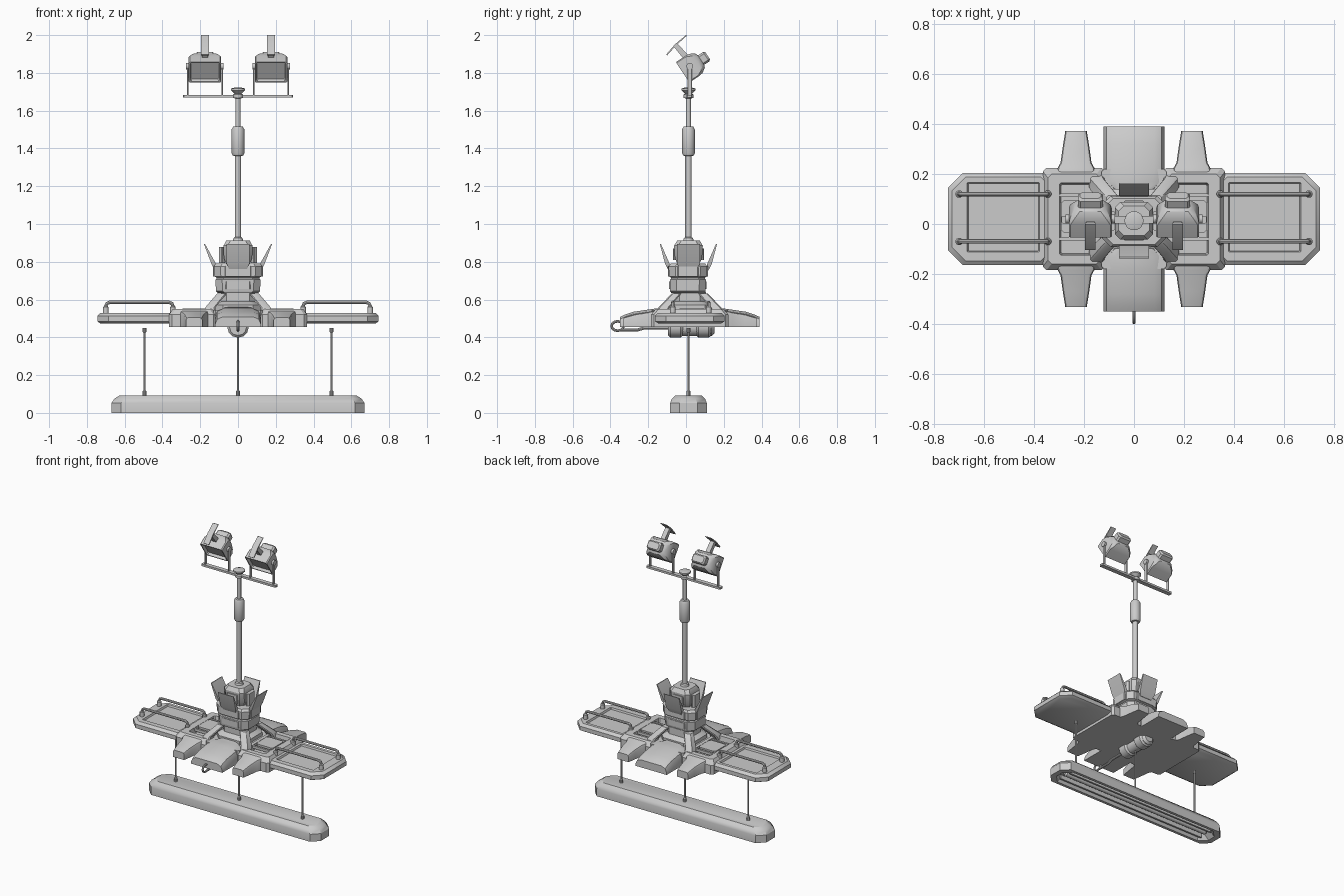
import bpy, bmesh, math
from mathutils import Vector, Matrix

CY = 0.02    # centre line of the body
PY = 0.013   # centre line of pole and float


def loft(name, rings, m=None):
    """Skin a stack of equal-length rings and cap both ends."""
    bm = bmesh.new()
    vs = [[bm.verts.new(m @ Vector(p) if m else Vector(p)) for p in r] for r in rings]
    n = len(vs[0])
    for a, b in zip(vs, vs[1:]):
        for i in range(n):
            bm.faces.new((a[i], a[(i + 1) % n], b[(i + 1) % n], b[i]))
    bm.faces.new(vs[0][::-1])
    bm.faces.new(vs[-1])
    bmesh.ops.recalc_face_normals(bm, faces=bm.faces)
    me = bpy.data.meshes.new(name)
    bm.to_mesh(me)
    bm.free()
    ob = bpy.data.objects.new(name, me)
    bpy.context.collection.objects.link(ob)
    return ob


def octo(cx, cy, hx, hy, z, c=0.02):
    """Rectangle with cut corners, in the xy plane."""
    q = [(hx, hy - c), (hx - c, hy), (c - hx, hy), (-hx, hy - c),
         (-hx, c - hy), (c - hx, -hy), (hx - c, -hy), (hx, c - hy)]
    return [(cx + a, cy + b, z) for a, b in q]


def hood(cx, y, hx, z0, z1, c):
    """Upright section in the xz plane with rounded top corners."""
    q = [(-hx, z0), (-hx, z1 - c), (-hx + c * .3, z1 - c * .3), (-hx + c, z1),
         (hx - c, z1), (hx - c * .3, z1 - c * .3), (hx, z1 - c), (hx, z0)]
    return [(cx + a, y, z) for a, z in q]


def box(name, x, y, z, sx, sy, sz, c=0.004):
    return loft(name, [octo(x, y, sx / 2, sy / 2, z + k * sz / 2, c) for k in (-1, 1)])


def prism_x(name, cx, hx, pts):
    return loft(name, [[(cx + k * hx, y, z) for y, z in pts] for k in (-1, 1)])


def lathe(name, pos, prof, n=16, m=None):
    """Round part from (radius, height) pairs."""
    rings = [[(r * math.cos(2 * math.pi * i / n), r * math.sin(2 * math.pi * i / n), h)
              for i in range(n)] for r, h in prof]
    return loft(name, rings, Matrix.Translation(pos) @ (m or Matrix.Identity(4)))


def tube(name, pts, r, cyclic=False):
    cu = bpy.data.curves.new(name, 'CURVE')
    cu.dimensions = '3D'
    cu.bevel_depth, cu.bevel_resolution, cu.use_fill_caps = r, 2, True
    sp = cu.splines.new('POLY')
    sp.points.add(len(pts) - 1)
    for p, co in zip(sp.points, pts):
        p.co = (*co, 1)
    sp.use_cyclic_u = cyclic
    ob = bpy.data.objects.new(name, cu)
    bpy.context.collection.objects.link(ob)
    return ob


ALONG_Y = Matrix.Rotation(-math.pi / 2, 4, 'X')
ALONG_X = Matrix.Rotation(math.pi / 2, 4, 'Y')

# Lower float bar, hollow underneath
loft("float_bar", [octo(0, PY, .60, .06, .035, .03), octo(0, PY, .635, .078, 0, .05),
                   octo(0, PY, .67, .097, 0, .05), octo(0, PY, .67, .097, .052, .05),
                   octo(0, PY, .655, .088, .075, .05), octo(0, PY, .625, .07, .093, .04)])
lathe("float_inner_tube", (-.59, PY, .026), [(.008, 0), (.016, .01), (.016, 1.17), (.008, 1.18)], 12, ALONG_X)
for s in (-1, 1):
    box("float_inner_rib", 0, PY + s * .045, .022, 1.18, .012, .03)

# Three thin hanger rods
for x in (-.495, 0, .495):
    lathe("hanger_rod", (x, PY, 0), [(.011, .09), (.011, .115), (.006, .12), (.006, .425),
                                     (.010, .428), (.010, .45)], 10)

for s in (-1, 1):
    # Outer wing with a sunken top panel
    wx = s * .5225
    loft("wing", [octo(wx, CY, .205, .165, .473, .055), octo(wx, CY, .2225, .185, .485, .06),
                  octo(wx, CY, .2225, .185, .513, .06), octo(wx, CY, .205, .168, .53, .055),
                  octo(wx, .027, .145, .140, .53, .004), octo(wx, .027, .140, .136, .518, .004)])
    # Hand rails
    for y in (-.07, .12):
        tube("rail", [(s * a, y, z) for a, z in
                      [(.345, .52), (.345, .565), (.35, .579), (.364, .585), (.68, .585),
                       (.694, .579), (.70, .565), (.70, .52)]], .009)
        for a in (.345, .70):
            lathe("rail_foot", (s * a, y, .515), [(.015, 0), (.015, .045), (.010, .05)], 12)
    # Side block with recessed tray
    bx = s * .24
    loft("side_block", [octo(bx, CY, .125, .205, .455, .015), octo(bx, CY, .125, .205, .52, .015),
                        octo(bx, CY, .105, .18, .55, .015), octo(s * .228, CY, .07, .145, .55, .006),
                        octo(s * .228, CY, .064, .139, .515, .006)])
    box("tray_block", s * .228, CY + .01, .53, .13, .13, .045, .012)
    for y in (-.06, .115):
        box("tray_bar", s * .228, y, .54, .14, .014, .018)
    # Tapered fins front and back
    for t in (-1, 1):
        fx = s * .232
        loft("fin", [hood(fx, CY + t * d, hx, .455, z, .014) for d, hx, z in
                     [(.17, .076, .543), (.205, .073, .538), (.225, .062, .533),
                      (.29, .053, .523), (.352, .043, .505)]])
        # Slanted brace from block to neck
        loft("neck_brace", [octo(s * .15, CY + t * .15, .03, .03, .53, .008),
                            octo(s * .145, CY + t * .135, .027, .03, .56, .008),
                            octo(s * .085, CY + t * .07, .025, .025, .632, .008)])

# Middle slab and the front and back hoods
box("middle_slab", 0, CY, .5, .26, .40, .09, .01)
for t in (-1, 1):
    loft("hood", [hood(0, CY + t * d, hx, .455, z, .04) for d, hx, z in
                  [(.12, .09, .56), (.15, .115, .556), (.20, .122, .55), (.30, .122, .535), (.345, .122, .52), (.37, .122, .508)]])

# Drum and collars underneath
lathe("belly_drum", (0, -.09, .452), [(.03, 0), (.045, .015), (.045, .225), (.03, .24)], 16, ALONG_Y)
for y in (-.095, .055):
    lathe("belly_collar", (0, y, .455), [(.045, 0), (.057, .012), (.057, .065), (.045, .08)], 12, ALONG_Y)
tube("belly_pipe", [(0, -.08, .45), (0, -.22, .45), (0, -.26, .438), (0, -.345, .438)], .008)
# Front tow loop
tube("tow_loop", [(0, -.362 + .032 * math.cos(a * math.pi / 6), .46 + .025 * math.sin(a * math.pi / 6))
                  for a in range(12)], .007, True)

# Neck under the torso
loft("neck", [octo(0, CY, .12, .12, .54, .04), octo(0, CY, .12, .12, .57, .04),
              octo(0, CY, .09, .085, .59, .03), octo(0, CY, .09, .085, .64, .03)])

# Torso with a step and four face panels
loft("torso", [octo(0, CY - .01, hx, hy, z, .035) for hx, hy, z in
               [(.105, .088, .634), (.117, .094, .645), (.119, .096, .705), (.113, .09, .71),
                (.113, .09, .717), (.126, .1, .722), (.128, .102, .775), (.118, .092, .79)]])
for t in (-1, 1):
    box("torso_panel_y", 0, CY - .01 + t * .098, .75, .14, .016, .055)
    box("torso_lower_panel", 0, CY - .01 + t * .092, .675, .13, .014, .04)
    box("torso_panel_x", t * .126, CY - .01, .75, .014, .11, .055)

# Four outward flaps around the torso top
for k in range(4):
    base, top = ((.125, .177), (.108, .148))[k % 2]
    m = Matrix.Translation((0, PY, 0)) @ Matrix.Rotation(k * math.pi / 2, 4, 'Z')
    loft("flap", [[(d + a * th, b * w, z) for a, b in ((-1, -1), (1, -1), (1, 1), (-1, 1))]
                  for d, th, w, z in [(base - .008, .006, .045, .755), (base + .004, .012, .06, .79),
                                      (top, .003, .06, .893)]], m)

# Head with side pods
loft("head", [octo(0, PY, hx, hy, z, .022) for hx, hy, z in
              [(.06, .055, .78), (.075, .072, .82), (.077, .076, .885), (.062, .06, .912)]])
for s in (-1, 1):
    box("head_pod", s * .085, PY, .835, .03, .08, .085, .012)
    box("head_plate", 0, PY + s * .073, .84, .08, .016, .06)

# Pole with sleeve and top cap
lathe("pole", (0, PY, 0), [(.03, .905), (.024, .925), (.017, .93), (.017, 1.36), (.028, 1.362),
                           (.034, 1.375), (.034, 1.50), (.026, 1.515), (.0135, 1.517), (.0135, 1.665),
                           (.026, 1.667), (.026, 1.685), (.018, 1.69), (.038, 1.708), (.038, 1.717),
                           (.02, 1.722)], 20)
box("cross_bar", 0, PY + .005, 1.677, .58, .03, .014)

# Two flood lamps on yokes, tilted forward and down
for s in (-1, 1):
    cx = s * .175
    for k in (-1, 1):
        box("yoke_arm", cx + k * .091, .02, 1.76, .007, .022, .16, .002)
        lathe("yoke_pivot", (cx + k * .091 - .008, .02, 1.835), [(.018, 0), (.018, .016)], 14, ALONG_X)
    tilt = Matrix(((1, 0, 0, cx), (0, -.55, .83, -.018), (0, .83, .55, 1.803), (0, 0, 0, 1)))
    loft("lamp_body", [octo(0, 0, hx, hv, t, c) for hx, hv, t, c in
                       [(.074, .053, .018, .006), (.079, .058, 0, .006), (.086, .065, 0, .006),
                        (.086, .065, .06, .006), (.08, .062, .085, .015), (.062, .045, .112, .02),
                        (.05, .03, .118, .01), (.05, .03, .15, .01), (.042, .022, .16, .01)]], tilt)
    # Sighting blade and its stem
    prism_x("lamp_blade", cx, .021, [(-.1, 1.892), (-.052, 1.946), (.002, 1.994), (.006, 1.998),
                                     (.0, 2.0), (-.058, 1.952), (-.105, 1.897)])
    prism_x("lamp_stem", cx, .016, [(-.064, 1.938), (-.045, 1.955), (.02, 1.885), (-.005, 1.865)])

# Turn curves into meshes, then smooth while keeping edges
bpy.ops.object.select_all(action='SELECT')
bpy.context.view_layer.objects.active = bpy.data.objects["rail"]
bpy.ops.object.convert(target='MESH')
bpy.ops.object.select_all(action='SELECT')
bpy.ops.object.shade_smooth_by_angle(angle=math.radians(32))
